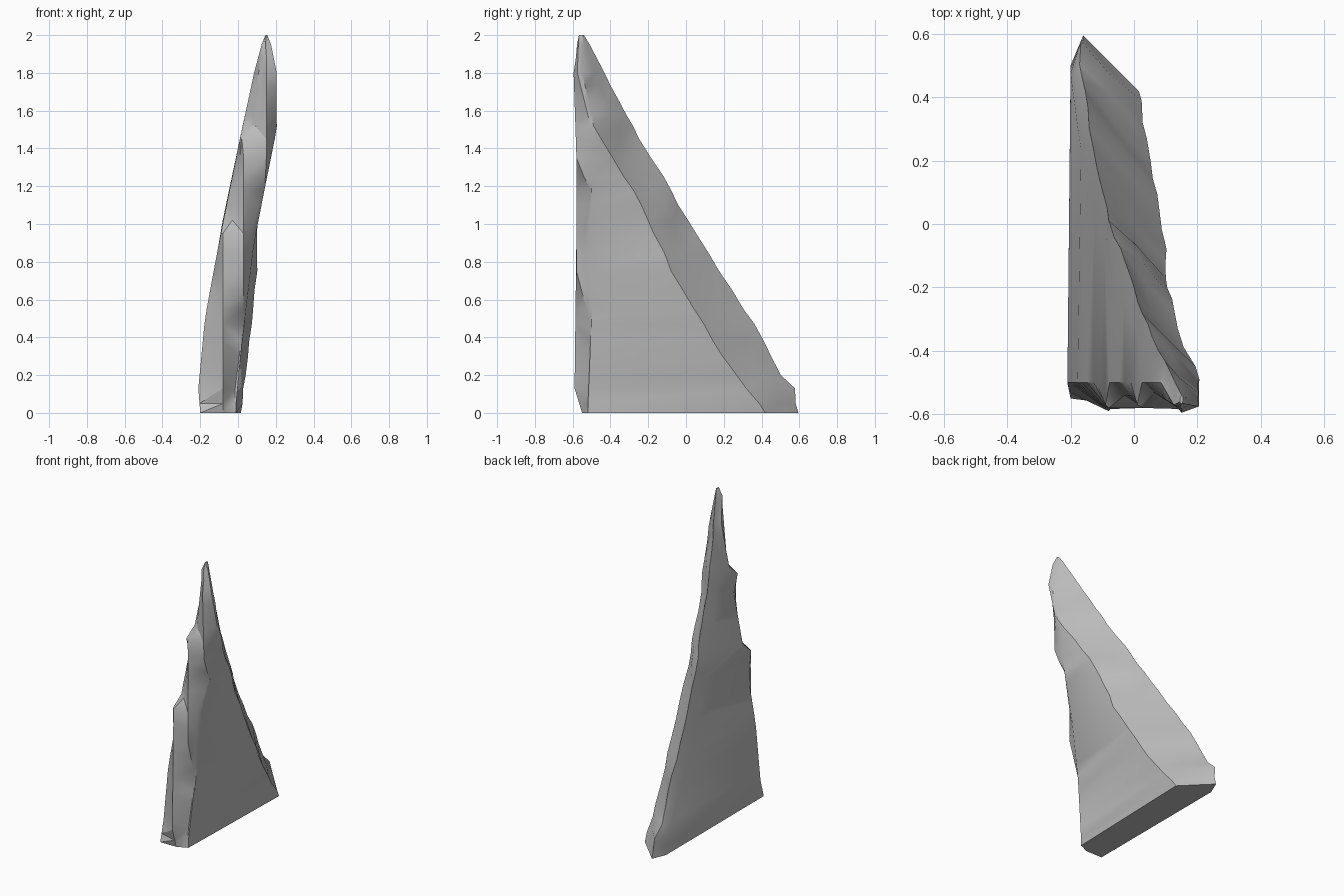
import bpy, bmesh, math, random
from mathutils import Vector

random.seed(4)
cube = bpy.data.objects.get("Cube")
if cube:
    bpy.data.objects.remove(cube, do_unlink=True)


def make_material(name, color):
    material = bpy.data.materials.new(name)
    material.use_nodes = True
    material.diffuse_color = color
    material.node_tree.nodes["Principled BSDF"].inputs["Base Color"].default_value = color
    return material


def sample(rail, height):
    """Point on a rail of (z, x, y) knots at the given height."""
    for low, high in zip(rail, rail[1:]):
        if height <= high[0]:
            mix = (height - low[0]) / (high[0] - low[0])
            point = Vector(low).lerp(Vector(high), mix)
            return Vector((point.y, point.z, height))
    return Vector((rail[-1][1], rail[-1][2], height))


def chip(amount):
    """Small seeded offset for weathered stone edges."""
    return Vector((random.uniform(-amount, amount) / 2, random.uniform(-amount, amount), 0))


# Leaning outer edge, set back behind each ridge in turn
outer_edge = [(0, -.2, -.55), (.13, -.21, -.5), (.5, -.175, -.5), (.8, -.12, -.5),
              (.95, -.09, -.57), (1.02, -.077, -.5), (1.35, -.01, -.5), (1.45, .01, -.57),
              (1.52, .025, -.5), (1.8, .085, -.5), (1.95, .125, -.57), (2, .145, -.56)]
# Three upright ridges of the chipped front, each taking over from the last
first_ridge = [(0, -.08, -.55), (.13, -.08, -.59), (.95, -.08, -.58), (1.02, -.03, -.54),
               (1.35, .01, -.54), (1.45, .02, -.575), (1.52, .06, -.53), (1.95, .135, -.575),
               (2, .147, -.565)]
second_ridge = [(0, -.02, -.523), (.13, -.015, -.51), (.47, .028, -.505), (.75, .03, -.58),
                (1.45, .03, -.58), (1.52, .09, -.55), (1.95, .145, -.577), (2, .15, -.567)]
third_ridge = [(0, -.015, -.521), (.47, .03, -.502), (.9, .058, -.54), (1.18, .138, -.503),
               (1.25, .145, -.54), (1.35, .15, -.58), (1.8, .15, -.595), (2, .152, -.565)]
# Rear limit of the front chips
chip_edge = [(0, -.01, -.52), (.13, -.005, -.5), (.47, .033, -.5), (.9, .085, -.5),
             (1.18, .14, -.5), (1.5, .205, -.5), (1.8, .205, -.575), (1.95, .175, -.57),
             (2, .155, -.555)]
# Crease between the broad side and the sloping back
side_crease = [(0, .015, .42), (.3, .05, .2), (.7, .097, -.05), (1, .105, -.19),
               (1.3, .145, -.35), (1.5, .205, -.48), (1.8, .2, -.55), (2, .155, -.545)]
# Long sloping crest and the shoulder just beside it
crest = [(0, -.16, .595), (.13, -.165, .57), (.2, -.17, .5), (.45, -.15, .37),
         (.72, -.12, .2), (1, -.08, .02), (1.57, .04, -.31), (1.95, .135, -.51),
         (2, .15, -.54)]
shoulder = [(0, -.2, .5), (.15, -.2, .47), (.45, -.17, .25), (1, -.085, -.12),
            (1.57, .035, -.4), (2, .145, -.55)]

heights = [0, .05, .13, .2, .3, .38, .47, .55, .65, .75, .85, .95, 1.02, 1.1, 1.18, 1.25,
           1.35, 1.45, 1.52, 1.58, 1.65, 1.73, 1.8, 1.88, 1.95, 2]

# Loft the stone through its rails
bm = bmesh.new()
rings = []
for height in heights:
    rough = .008 if 0 < height < 1.8 else 0
    points = [sample(rail, height) for rail in
              (outer_edge, first_ridge, second_ridge, third_ridge, chip_edge)]
    crease_point = sample(side_crease, height) + chip(rough)
    crest_point = sample(crest, height) + chip(rough)
    slope_point = crease_point.lerp(crest_point, .55) + chip(rough * 2)
    points += [crease_point, slope_point, crest_point, sample(shoulder, height)]
    rings.append([bm.verts.new(point) for point in points])

for lower, upper in zip(rings, rings[1:]):
    count = len(lower)
    for i in range(count):
        j = (i + 1) % count
        bm.faces.new((lower[i], lower[j], upper[j], upper[i]))
bm.faces.new(list(reversed(rings[0])))
bm.faces.new(rings[-1])
bmesh.ops.triangulate(bm, faces=bm.faces[:])
bmesh.ops.recalc_face_normals(bm, faces=bm.faces[:])

mesh = bpy.data.meshes.new("stone_shard")
bm.to_mesh(mesh)
bm.free()
shard = bpy.data.objects.new("stone_shard", mesh)
bpy.context.collection.objects.link(shard)
mesh.materials.append(make_material("grey stone", (.5, .5, .5, 1)))

# Soft facets with crisp creases
bpy.ops.object.select_all(action="DESELECT")
shard.select_set(True)
bpy.context.view_layer.objects.active = shard
bpy.ops.object.shade_smooth_by_angle(angle=math.radians(35))
